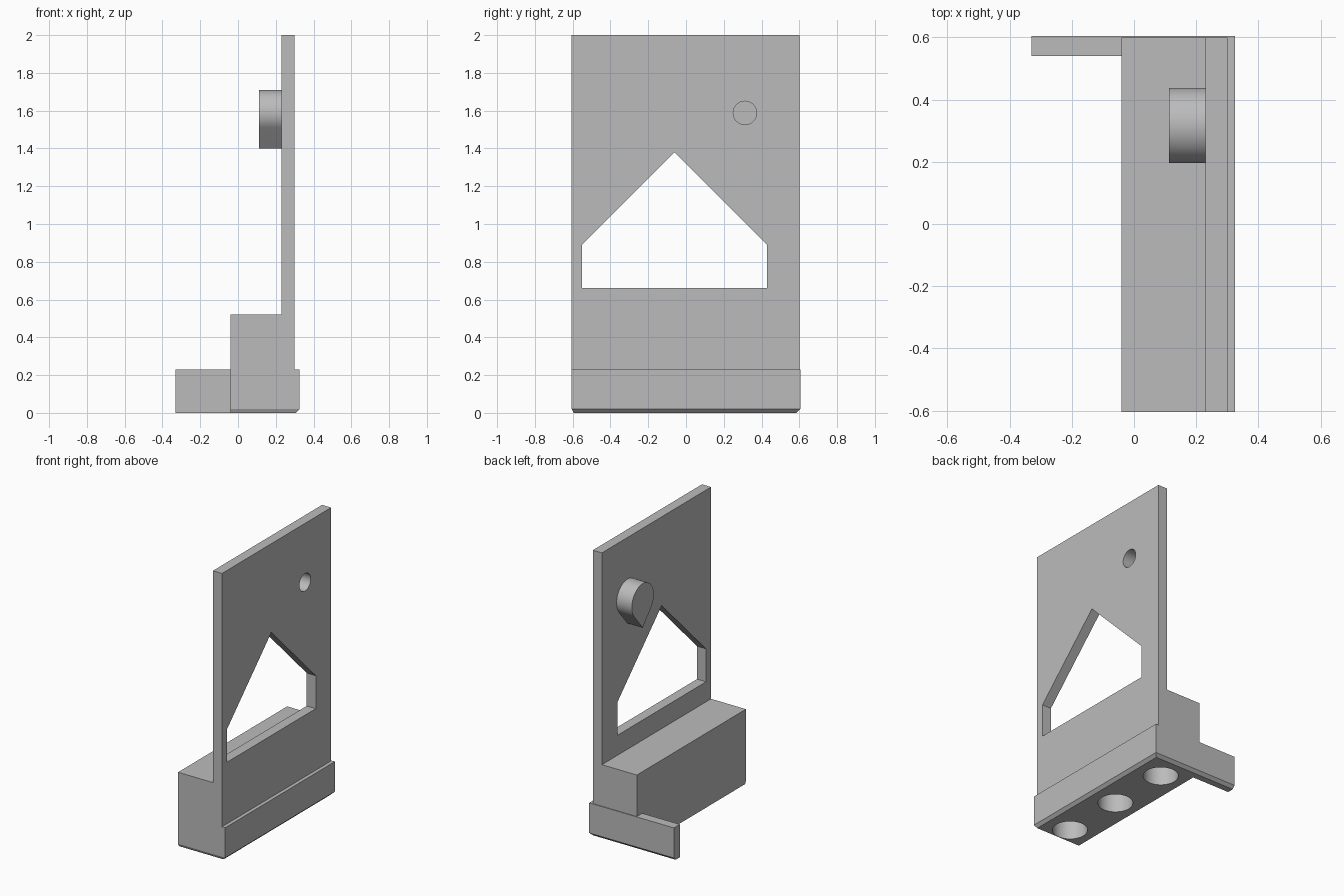
import bpy, bmesh, math
from mathutils import Vector

if "Cube" in bpy.data.objects:
    bpy.data.objects.remove(bpy.data.objects["Cube"])

grey = bpy.data.materials.new("plain grey")
grey.use_nodes = True
colour = (0.5, 0.5, 0.5, 1)
grey.diffuse_color = colour
grey.node_tree.nodes["Principled BSDF"].inputs["Base Color"].default_value = colour


def loft(name, rings):
    """Closed solid through rings of equal point count."""
    bm = bmesh.new()
    loops = [[bm.verts.new(p) for p in ring] for ring in rings]
    n = len(loops[0])
    bm.faces.new(loops[0])
    bm.faces.new(loops[-1])
    for a, b in zip(loops, loops[1:]):
        for i in range(n):
            j = (i + 1) % n
            bm.faces.new((a[i], a[j], b[j], b[i]))
    bmesh.ops.recalc_face_normals(bm, faces=bm.faces)
    mesh = bpy.data.meshes.new(name)
    bm.to_mesh(mesh)
    bm.free()
    mesh.materials.append(grey)
    obj = bpy.data.objects.new(name, mesh)
    bpy.context.collection.objects.link(obj)
    return obj


def along_x(name, yz, x0, x1):
    return loft(name, [[(x, y, z) for y, z in yz] for x in (x0, x1)])


def arc(cy, cz, r, start, end, steps):
    angles = [start + (end - start) * i / steps for i in range(steps + 1)]
    return [(cy + r * math.cos(a), cz + r * math.sin(a)) for a in angles]


def boolean(target, tool, operation):
    mod = target.modifiers.new(operation.lower(), 'BOOLEAN')
    mod.operation = operation
    mod.solver = 'EXACT'
    mod.object = tool
    bpy.context.view_layer.objects.active = target
    bpy.ops.object.modifier_apply(modifier=mod.name)
    bpy.data.objects.remove(tool)


# Upright plate with the thick block at its foot
profile = [(-0.04, 0.1), (0.3, 0.1), (0.3, 2), (0.23, 2), (0.23, 0.52), (-0.04, 0.52)]
bracket = loft("bracket", [[(x, y, z) for x, z in profile] for y in (-0.605, 0.6)])

# Base with a side tab and chamfered lower edges
outline = [(-0.04, -0.605), (0.325, -0.605), (0.325, 0.605),
           (-0.33, 0.605), (-0.33, 0.54), (-0.04, 0.54)]
foot = [(-0.04, -0.595), (0.305, -0.595), (0.305, 0.585),
        (-0.33, 0.585), (-0.33, 0.54), (-0.04, 0.54)]
base = loft("base", [[(x, y, z) for x, y in ring]
                     for ring, z in ((foot, 0), (outline, 0.02), (outline, 0.23))])
boolean(bracket, base, 'UNION')

# Teardrop boss, its straight sides tangent to the round top
cy, cz, r, tip = 0.317, 1.588, 0.121, 0.188
half = math.acos(r / tip)
drop = arc(cy, cz, r, half - math.pi / 2, 1.5 * math.pi - half, 48) + [(cy, cz - tip)]
boolean(bracket, along_x("boss", drop, 0.112, 0.25), 'UNION')

# House-shaped window
window = [(-0.55, 0.66), (0.43, 0.66), (0.43, 0.89), (-0.06, 1.38), (-0.55, 0.89)]
boolean(bracket, along_x("window_cutter", window, 0.1, 0.4), 'DIFFERENCE')

# Blind pin hole running into the boss
pin = arc(cy - 0.005, cz, 0.062, 0, 2 * math.pi, 48)[:-1]
boolean(bracket, along_x("pin_cutter", pin, 0.15, 0.4), 'DIFFERENCE')

# Three blind sockets under the base
for i in (-1, 0, 1):
    ring = arc(0.13, -0.03 + 0.45 * i, 0.112, 0, 2 * math.pi, 48)[:-1]
    socket = loft("socket_cutter", [[(x, y, z) for x, y in ring] for z in (-0.1, 0.42)])
    boolean(bracket, socket, 'DIFFERENCE')

bpy.ops.object.select_all(action='DESELECT')
bracket.select_set(True)
bpy.context.view_layer.objects.active = bracket
bpy.ops.object.shade_smooth_by_angle(angle=math.radians(25))
